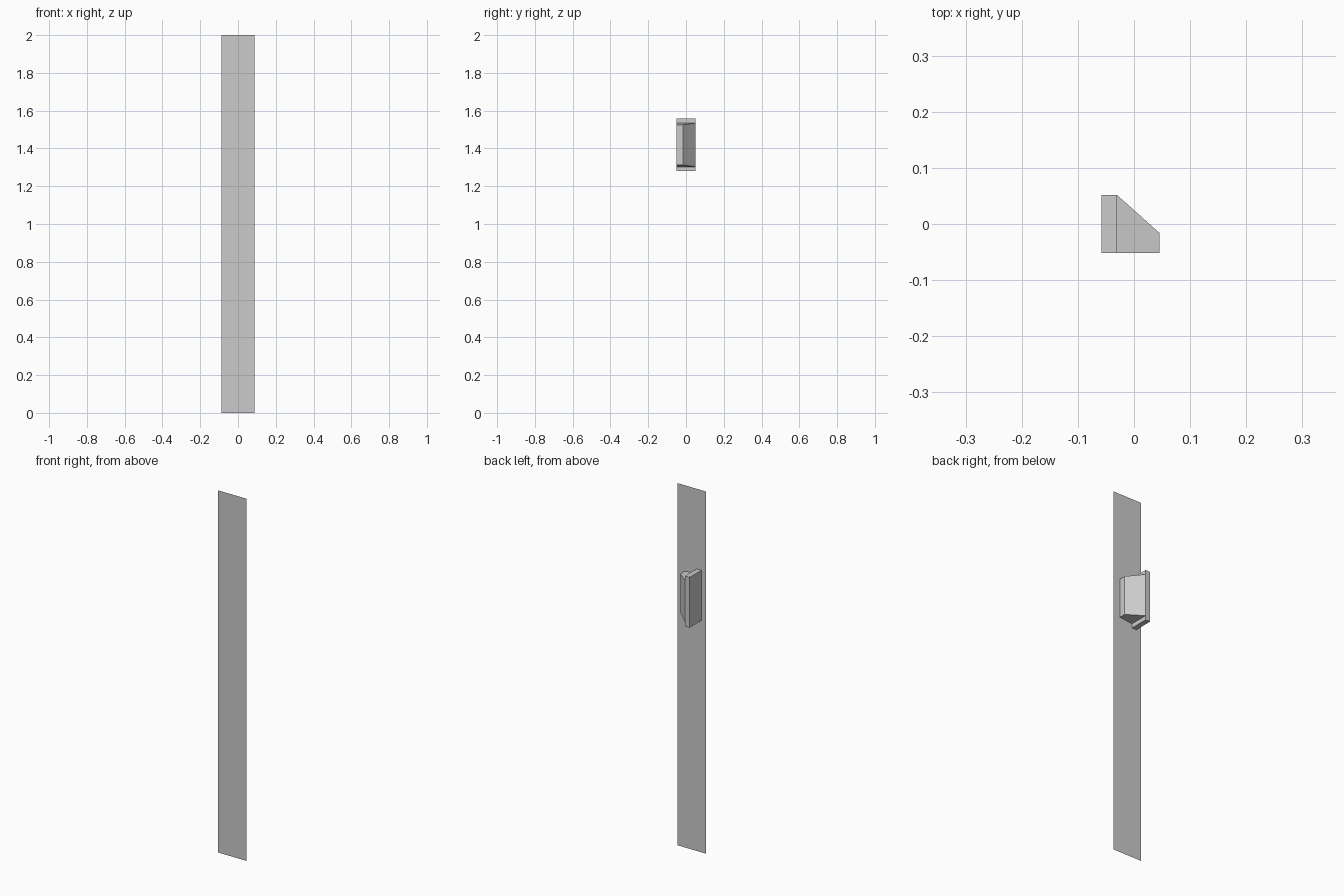
import bpy, bmesh

if "Cube" in bpy.data.objects:
    bpy.data.objects.remove(bpy.data.objects["Cube"])

FRONT, BACK = -0.0515, 0.0515


def make_object(name, bm):
    bmesh.ops.recalc_face_normals(bm, faces=bm.faces)
    mesh = bpy.data.meshes.new(name)
    bm.to_mesh(mesh)
    bm.free()
    obj = bpy.data.objects.new(name, mesh)
    bpy.context.collection.objects.link(obj)
    return obj


def prism(name, bottom, top):
    """Closed solid between two matching outlines, left open against the panel."""
    bm = bmesh.new()
    lo = [bm.verts.new(p) for p in bottom]
    hi = [bm.verts.new(p) for p in top]
    n = len(lo)
    bm.faces.new(lo[::-1])
    bm.faces.new(hi)
    for i in range(n):
        j = (i + 1) % n
        bm.faces.new((lo[i], lo[j], hi[j], hi[i]))
    bmesh.ops.recalc_face_normals(bm, faces=bm.faces)
    # side touching the panel is hidden
    hidden = [f for f in bm.faces if all(abs(v.co.y - FRONT) < 1e-5 for v in f.verts)]
    bmesh.ops.delete(bm, geom=hidden, context='FACES_ONLY')
    return make_object(name, bm)


# thin tall front panel
bm = bmesh.new()
bm.faces.new([bm.verts.new(p) for p in
              ((-0.0875, FRONT, 0), (0.0875, FRONT, 0),
               (0.0875, FRONT, 2), (-0.0875, FRONT, 2))])
make_object("front_panel", bm)

# upright flange plate behind the panel
flange = [(-0.058, FRONT), (-0.03, FRONT), (-0.03, BACK), (-0.058, BACK)]
prism("flange_plate",
      [(x, y, 1.28) for x, y in flange],
      [(x, y, 1.558) for x, y in flange])

# chamfered housing, slightly tapered away from the flange
housing = [(-0.03, FRONT, 0), (0.0455, FRONT, 1),
           (0.0455, -0.016, 1), (-0.03, BACK, 0)]
prism("housing",
      [(x, y, 1.303 + 0.009 * t) for x, y, t in housing],
      [(x, y, 1.534 - 0.009 * t) for x, y, t in housing])
